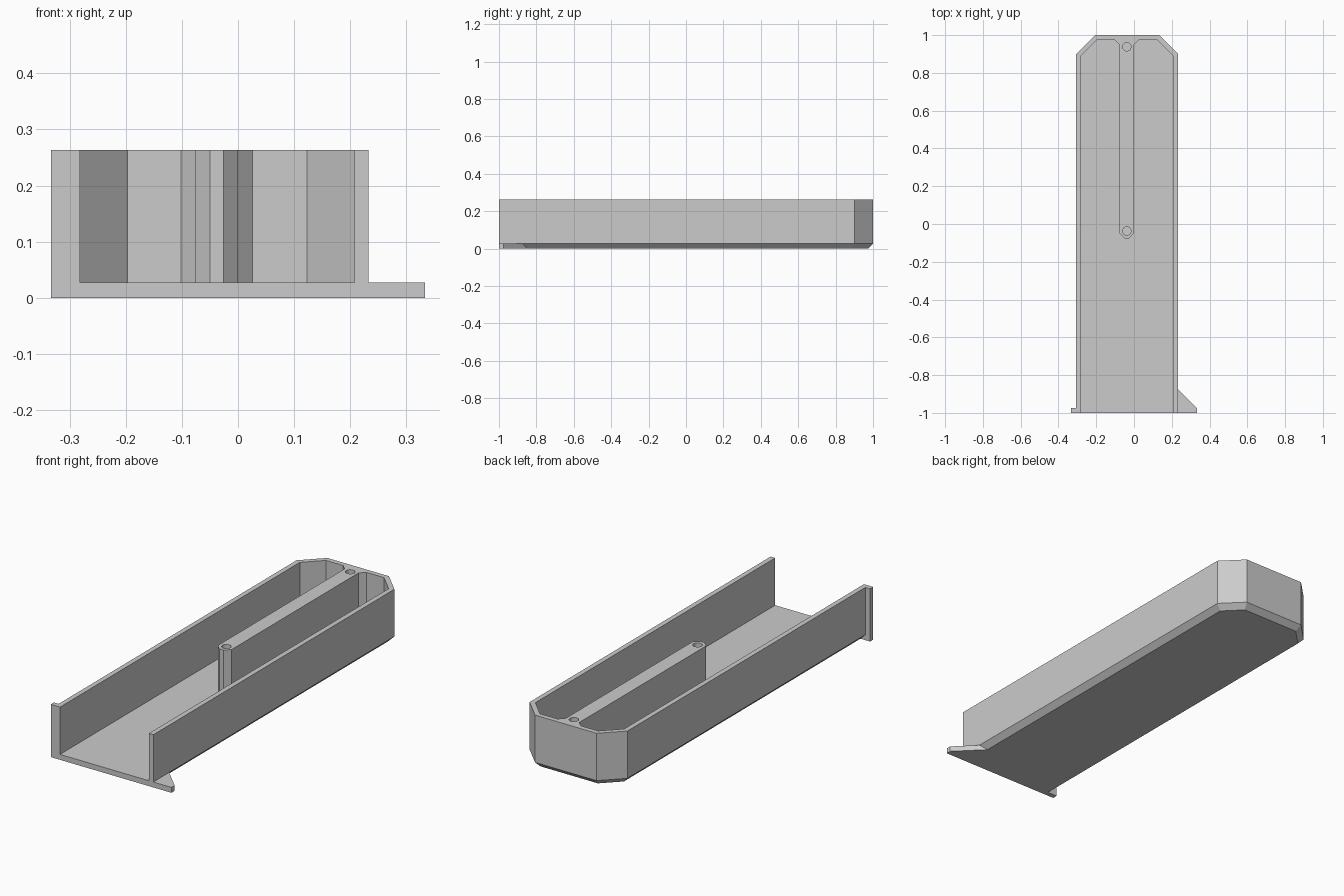
import bpy
import bmesh
import math

cube = bpy.data.objects.get("Cube")
if cube:
    bpy.data.objects.remove(cube, do_unlink=True)

TOP = 0.263      # rim height
FLOOR = 0.027    # floor thickness, also the bottom bevel
LEFT, RIGHT = 0.233, -0.307
WALL = 0.025
RIB_X = -0.038   # centre line of the rib

grey = bpy.data.materials.new("plain grey")
grey.use_nodes = True
colour = (0.6, 0.6, 0.6, 1)
grey.diffuse_color = colour
grey.node_tree.nodes["Principled BSDF"].inputs["Base Color"].default_value = colour


def loft(name, rings):
    """Closed solid through matching (outline, height) rings."""
    bm = bmesh.new()
    loops = [[bm.verts.new((x, y, z)) for x, y in pts] for pts, z in rings]
    n = len(loops[0])
    for low, high in zip(loops, loops[1:]):
        for i in range(n):
            j = (i + 1) % n
            bm.faces.new((low[i], low[j], high[j], high[i]))
    bm.faces.new(loops[0][::-1])
    bm.faces.new(loops[-1])
    bmesh.ops.recalc_face_normals(bm, faces=bm.faces)
    mesh = bpy.data.meshes.new(name)
    bm.to_mesh(mesh)
    bm.free()
    mesh.materials.append(grey)
    obj = bpy.data.objects.new(name, mesh)
    bpy.context.collection.objects.link(obj)
    return obj


def prism(name, pts, z0, z1):
    return loft(name, [(pts, z0), (pts, z1)])


def combine(target, tool, operation):
    """Apply a boolean and discard the helper."""
    tool.hide_render = True
    mod = target.modifiers.new(tool.name, "BOOLEAN")
    mod.operation = operation
    mod.solver = "EXACT"
    mod.object = tool
    bpy.context.view_layer.objects.active = target
    bpy.ops.object.modifier_apply(modifier=mod.name)
    bpy.data.objects.remove(tool, do_unlink=True)


def tray_outline(c):
    """Tray plan with cut back corners, inset by c except at the open front."""
    k = c * math.tan(math.pi / 8)
    return [(RIGHT + c, -1), (LEFT - c, -1), (LEFT - c, 0.9 - k),
            (LEFT - 0.1 - k, 1 - c), (RIGHT + 0.1 + k, 1 - c), (RIGHT + c, 0.9 - k)]


# Tray body with a bevelled underside
tray = loft("channel_tray", [(tray_outline(FLOOR), 0), (tray_outline(0), FLOOR),
                             (tray_outline(0), TOP)])

# Triangular foot on the left, upright lip on the right
combine(tray, prism("left_foot", [(0.1, -1), (0.333, -1), (0.333, -0.975),
                                  (0.1, -0.742)], 0, FLOOR), "UNION")
combine(tray, prism("right_lip", [(-0.333, -1), (-0.25, -1), (-0.25, -0.975),
                                  (-0.333, -0.975)], 0, TOP), "UNION")

# Pocket that leaves the walls and the central rib
half = 0.038
rib_end = -0.076
back = 1 - WALL
cut = 0.026
pocket = [(RIGHT + WALL, -1.1), (LEFT - WALL, -1.1), (LEFT - WALL, 0.89),
          (LEFT - 0.11, back), (RIB_X + half + cut, back), (RIB_X + half, back - cut),
          (RIB_X + half, rib_end + cut), (RIB_X + half - cut, rib_end),
          (RIB_X - half + cut, rib_end), (RIB_X - half, rib_end + cut),
          (RIB_X - half, back - cut), (RIB_X - half - cut, back),
          (RIGHT + 0.11, back), (RIGHT + WALL, 0.89)]
combine(tray, prism("pocket_cutter", pocket, FLOOR, TOP + 0.1), "DIFFERENCE")

# Blind holes at both ends of the rib
for y in (0.938, -0.037):
    ring = [(RIB_X + 0.022 * math.cos(a * math.tau / 32),
             y + 0.022 * math.sin(a * math.tau / 32)) for a in range(32)]
    combine(tray, prism("hole_cutter", ring, FLOOR, TOP + 0.1), "DIFFERENCE")
